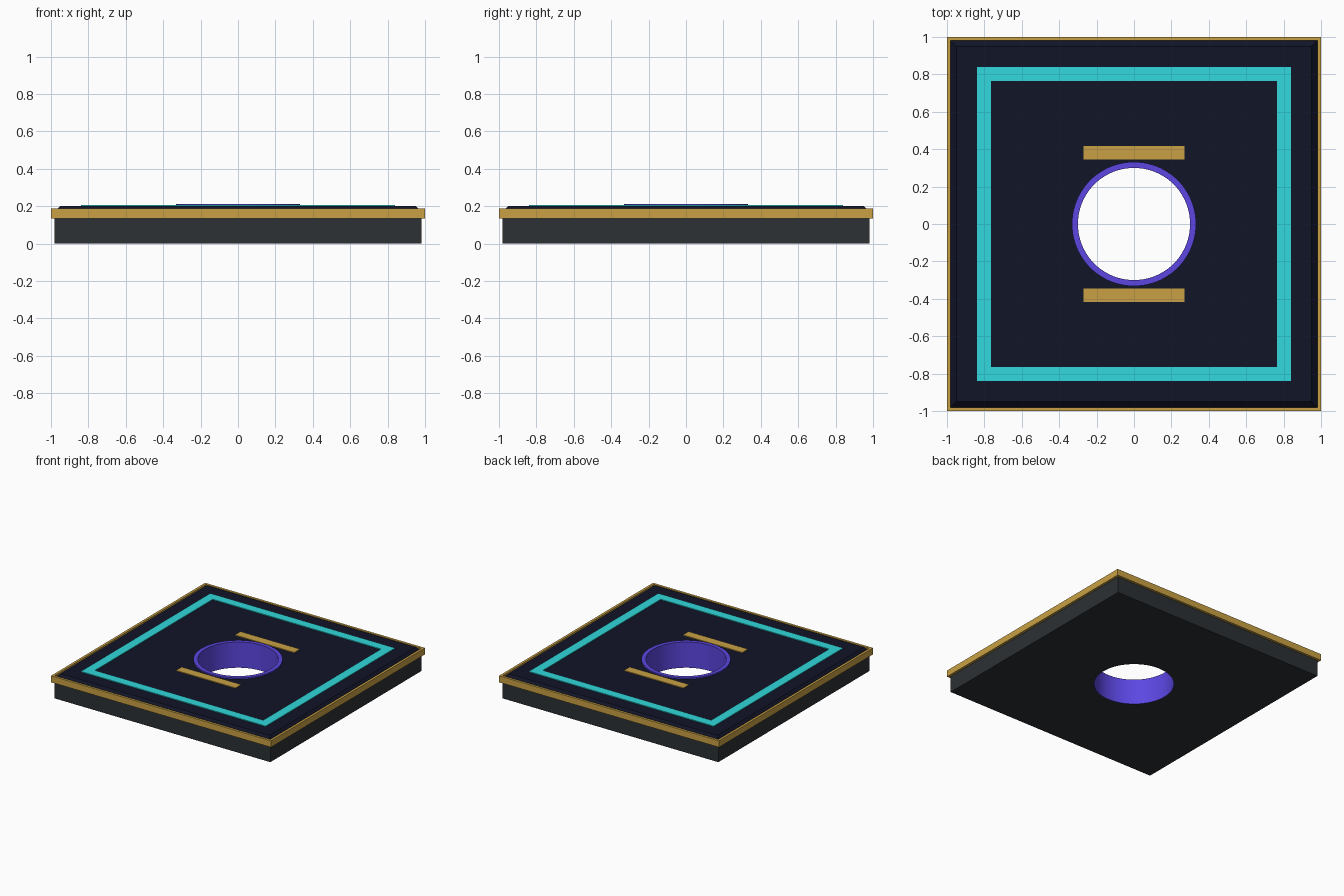
import bpy, bmesh, math

if "Cube" in bpy.data.objects:
    bpy.data.objects.remove(bpy.data.objects["Cube"])

SEGS = 64


def finish(name, bm, colour=None):
    bmesh.ops.recalc_face_normals(bm, faces=bm.faces[:])
    mesh = bpy.data.meshes.new(name)
    bm.to_mesh(mesh)
    bm.free()
    obj = bpy.data.objects.new(name, mesh)
    bpy.context.collection.objects.link(obj)
    if colour:
        mat = bpy.data.materials.get(colour[0]) or bpy.data.materials.new(colour[0])
        mat.diffuse_color = (*colour[1], 1)
        mat.use_nodes = True
        mat.node_tree.nodes["Principled BSDF"].inputs["Base Color"].default_value = mat.diffuse_color
        mesh.materials.append(mat)
    return obj


def srgb(r, g, b):
    return tuple((c / 255) ** 2.2 for c in (r, g, b))


GOLD = ("gold", srgb(200, 160, 70))
CYAN = ("cyan", srgb(52, 216, 220))
VIOLET = ("violet", srgb(92, 72, 225))
NAVY = ("navy", srgb(24, 27, 44))
SLATE = ("slate", srgb(48, 52, 55))


def ring(name, profile, sides, colour):
    """Sweep a closed (radius, z) profile around z; 4 sides gives a square frame."""
    bm = bmesh.new()
    scale = math.sqrt(2) if sides == 4 else 1
    loops = []
    for i in range(sides):
        a = 2 * math.pi * (i + 0.5) / sides
        loops.append([bm.verts.new((r * scale * math.cos(a), r * scale * math.sin(a), z))
                      for r, z in profile])
    n = len(profile)
    for i in range(sides):
        p, q = loops[i], loops[(i + 1) % sides]
        for j in range(n):
            k = (j + 1) % n
            bm.faces.new((p[j], q[j], q[k], p[k]))
    return finish(name, bm, colour)


def box(name, x, y, z, colour, chamfer=0):
    """Box from (min, max) ranges with an optional chamfer round the top."""
    bm = bmesh.new()
    bmesh.ops.create_cube(bm, size=1)
    for v in bm.verts:
        v.co = [lo + (c + 0.5) * (hi - lo) for c, (lo, hi) in zip(v.co, (x, y, z))]
    if chamfer:
        top = [e for e in bm.edges if all(v.co.z > z[1] - 1e-5 for v in e.verts)]
        bmesh.ops.bevel(bm, geom=top, offset=chamfer, segments=1, affect='EDGES')
    return finish(name, bm, colour)


def rect(inner, outer, lo, hi):
    return [(inner, lo), (outer, lo), (outer, hi), (inner, hi)]


# Slabs with a round hole through the middle
base = box("base_slab", (-0.98, 0.98), (-0.98, 0.98), (0, 0.135), SLATE)
panel = box("top_panel", (-0.98, 0.98), (-0.98, 0.98), (0.135, 0.2), NAVY, 0.03)

bm = bmesh.new()
bmesh.ops.create_cone(bm, cap_ends=True, segments=SEGS, radius1=0.303, radius2=0.303, depth=1)
cutter = finish("hole_cutter", bm)
cutter.hide_render = True
cutter.hide_set(True)
for slab in (base, panel):
    mod = slab.modifiers.new("hole", 'BOOLEAN')
    mod.operation = 'DIFFERENCE'
    mod.solver = 'EXACT'
    mod.object = cutter

# Gold edge trim and inlaid cyan border
ring("edge_trim", rect(0.98, 1.0, 0.135, 0.188), 4, GOLD)
ring("border_inlay", rect(0.765, 0.84, 0.195, 0.206), 4, CYAN)

# Violet hole lining with a thin lip on top
liner = ring("hole_liner", [(0.3, 0), (0.304, 0), (0.304, 0.196), (0.332, 0.196),
                            (0.332, 0.211), (0.3, 0.211)], SEGS, VIOLET)
bpy.context.view_layer.objects.active = liner
liner.select_set(True)
bpy.ops.object.shade_smooth_by_angle(angle=math.radians(30))

# Gold bars in front of and behind the hole
for side, lo in (("front", -0.418), ("back", 0.345)):
    box(side + "_bar", (-0.27, 0.27), (lo, lo + 0.073), (0.195, 0.206), GOLD)
